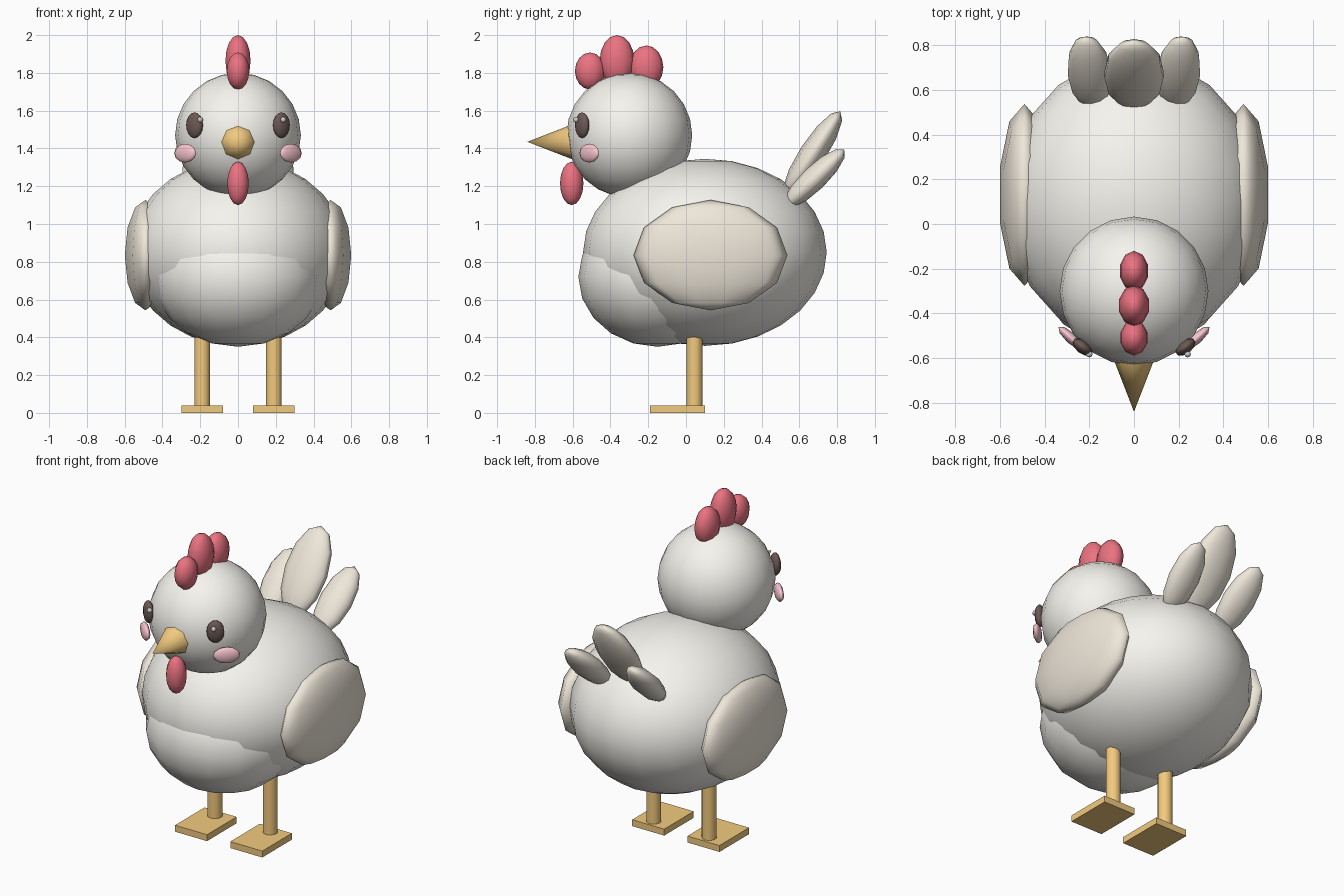
import bpy
from math import radians, atan2, pi
from mathutils import Vector

if "Cube" in bpy.data.objects:
    bpy.data.objects.remove(bpy.data.objects["Cube"])


def material(name, rgb):
    m = bpy.data.materials.new(name)
    m.diffuse_color = (*rgb, 1)
    m.use_nodes = True
    m.node_tree.nodes["Principled BSDF"].inputs["Base Color"].default_value = m.diffuse_color
    return m


CREAM = material("cream", (0.93, 0.91, 0.86))
TAN = material("tan", (0.86, 0.80, 0.70))
RED = material("red", (0.83, 0.17, 0.22))
ORANGE = material("orange", (0.89, 0.59, 0.21))
DARK = material("dark", (0.15, 0.10, 0.09))
PINK = material("pink", (0.94, 0.56, 0.62))
WHITE = material("white", (1, 1, 1))


def finish(name, mat, smooth=None):
    o = bpy.context.object
    o.name = name
    o.data.materials.append(mat)
    if smooth == "all":
        bpy.ops.object.shade_smooth()
    elif smooth:
        bpy.ops.object.shade_smooth_by_angle(angle=radians(smooth))
    return o


def ellipsoid(name, loc, radii, mat, segs=10, rings=8, rot=(0, 0, 0)):
    bpy.ops.mesh.primitive_uv_sphere_add(segments=segs, ring_count=rings, radius=1,
                                         location=loc, rotation=rot)
    bpy.context.object.scale = radii
    return finish(name, mat, "all")


# Body, breast and head
ellipsoid("body", (0, 0.10, 0.85), (0.575, 0.645, 0.495), CREAM, 20, 14)
ellipsoid("breast", (0, -0.15, 0.72), (0.45, 0.42, 0.37), CREAM, 16, 10)
ellipsoid("head", (0, -0.30, 1.47), (0.333, 0.333, 0.33), CREAM, 20, 12)

# Comb and wattle
ellipsoid("comb_front", (0, -0.508, 1.81), (0.063, 0.08, 0.098), RED)
ellipsoid("comb_middle", (0, -0.365, 1.865), (0.07, 0.092, 0.135), RED)
ellipsoid("comb_back", (0, -0.21, 1.83), (0.066, 0.09, 0.115), RED)
ellipsoid("wattle", (0, -0.605, 1.215), (0.06, 0.062, 0.115), RED)

# Beak
bpy.ops.mesh.primitive_cone_add(vertices=8, radius1=0.097, radius2=0, depth=0.25,
                                location=(0, -0.715, 1.435), rotation=(pi / 2, 0, 0))
finish("beak", ORANGE, 50)

# Middle tail feather
ellipsoid("tail_middle", (0, 0.67, 1.37), (0.138, 0.07, 0.27), TAN, 10, 6,
          (radians(-33), 0, 0))

# Paired parts
for side, s in (("right", 1), ("left", -1)):
    ellipsoid(f"wing_{side}", (s * 0.49, 0.13, 0.835), (0.115, 0.407, 0.292), TAN, 10, 6)
    ellipsoid(f"tail_{side}", (s * 0.20, 0.678, 1.24), (0.10, 0.065, 0.222), TAN, 10, 6,
              (radians(-46), radians(s * 6), 0))

    # Eyes and cheeks lie against the curve of the head
    ellipsoid(f"eye_{side}", (s * 0.23, -0.55, 1.523), (0.052, 0.03, 0.068), DARK, 10, 8,
              (0, 0, s * radians(38)))
    ellipsoid(f"eye_glint_{side}", (s * 0.22 + 0.02, -0.582, 1.552), (0.015,) * 3, WHITE, 8, 6)
    ellipsoid(f"cheek_{side}", (s * 0.28, -0.512, 1.375), (0.078, 0.025, 0.05), PINK, 8, 6,
              (0, 0, s * radians(42)))

    # Legs and feet
    bpy.ops.mesh.primitive_cylinder_add(vertices=10, radius=0.043, depth=0.40,
                                        location=(s * 0.19, 0.045, 0.22))
    finish(f"leg_{side}", ORANGE, 40)
    bpy.ops.mesh.primitive_cube_add(size=1, location=(s * 0.19, -0.045, 0.02))
    bpy.context.object.scale = (0.22, 0.29, 0.04)
    finish(f"foot_{side}", ORANGE)
